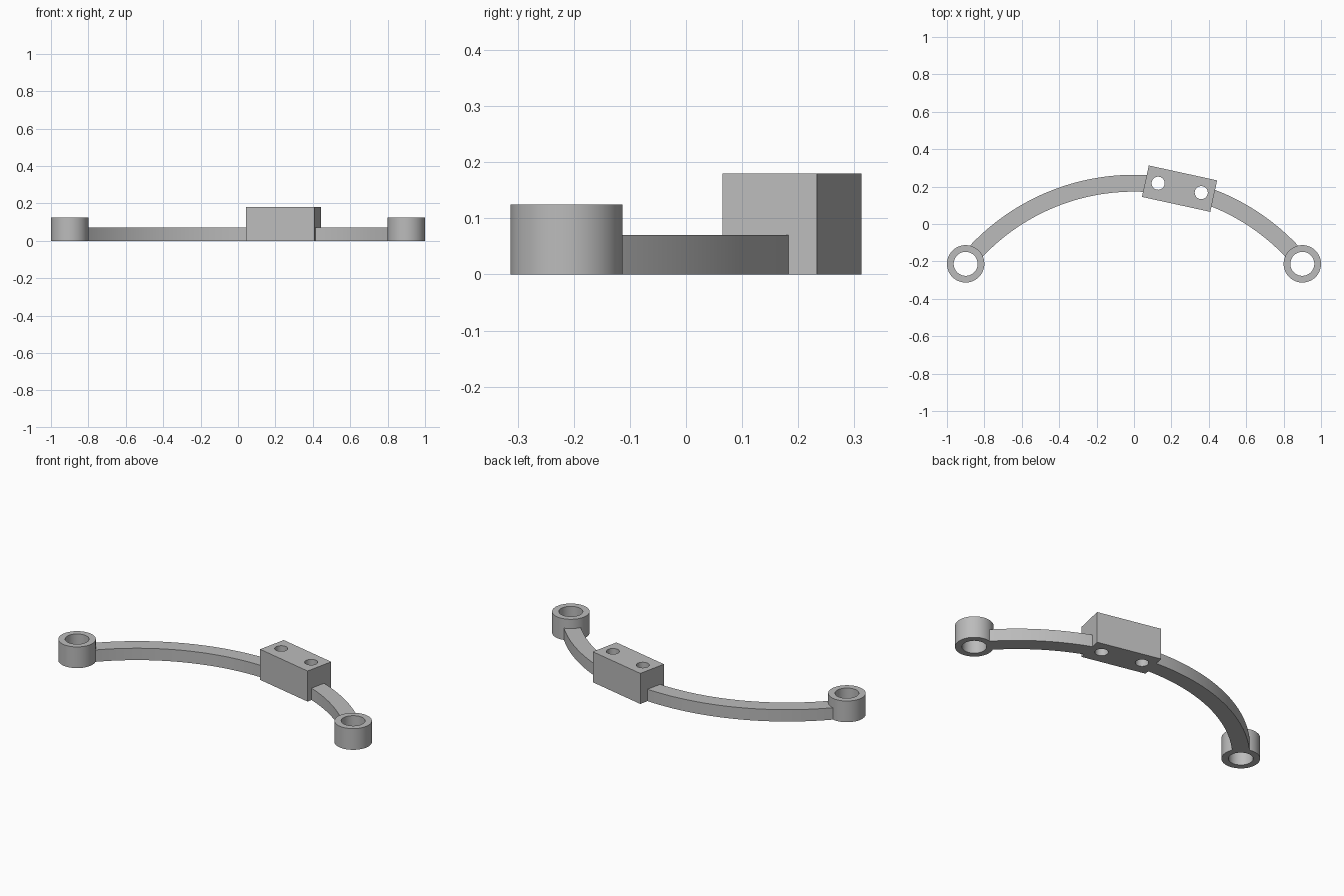
import bpy, bmesh
from math import radians, sin, cos, tau
from mathutils import Matrix, Vector

default = bpy.data.objects.get("Cube")
if default:
    bpy.data.objects.remove(default, do_unlink=True)

# One plain grey for the whole bracket
grey = bpy.data.materials.new("plain grey")
grey.use_nodes = True
colour = (0.5, 0.5, 0.5, 1)
grey.diffuse_color = colour
grey.node_tree.nodes["Principled BSDF"].inputs["Base Color"].default_value = colour


def add_object(name, bm, matrix=None):
    bmesh.ops.recalc_face_normals(bm, faces=bm.faces)
    mesh = bpy.data.meshes.new(name)
    bm.to_mesh(mesh)
    bm.free()
    mesh.materials.append(grey)
    obj = bpy.data.objects.new(name, mesh)
    if matrix:
        obj.matrix_world = matrix
    bpy.context.collection.objects.link(obj)
    return obj


def make_active(obj):
    bpy.ops.object.select_all(action='DESELECT')
    obj.select_set(True)
    bpy.context.view_layer.objects.active = obj


def smooth(obj):
    make_active(obj)
    bpy.ops.object.shade_smooth_by_angle(angle=radians(30))


def swept_bar(name, centre, inner, outer, height, start, end, steps):
    """Sweep a rectangular section about a vertical axis; angles run clockwise from +y."""
    bm = bmesh.new()
    ray = Vector((sin(start), cos(start), 0))
    up = Vector((0, 0, height))
    section = [bm.verts.new(p) for p in
               (ray * inner, ray * outer, ray * outer + up, ray * inner + up)]
    edges = [bm.edges.new((section[i], section[(i + 1) % 4])) for i in range(4)]
    closed = abs(end - start) > tau - 0.001
    result = bmesh.ops.spin(bm, geom=section + edges, cent=(0, 0, 0), axis=(0, 0, 1),
                            angle=start - end, steps=steps)
    if closed:
        bmesh.ops.remove_doubles(bm, verts=bm.verts, dist=0.0001)
    else:
        last = [e for e in result["geom_last"] if isinstance(e, bmesh.types.BMEdge)]
        bmesh.ops.contextual_create(bm, geom=edges)
        bmesh.ops.contextual_create(bm, geom=last)
    obj = add_object(name, bm, Matrix.Translation(centre))
    smooth(obj)
    return obj


# End rings
for side, x in (("left", 0.9), ("right", -0.9)):
    swept_bar(side + "_end_ring", (x, -0.213, 0), 0.064, 0.1, 0.125, 0, tau, 64)

# Curved arm, in two lengths that run into the block and the rings
for name, start, end, steps in (("right_arm", -47.1, 3.9, 40), ("left_arm", 20.6, 47.1, 22)):
    swept_bar(name, (0, -0.942, 0), 1.115, 1.205, 0.07, radians(start), radians(end), steps)

# Mounting block, turned to follow the arm
place = Matrix.Translation((0.2435, 0.189, 0)) @ Matrix.Rotation(radians(-12.3), 4, 'Z')
bm = bmesh.new()
bmesh.ops.create_cube(bm, size=1, matrix=Matrix.Translation((0, 0, 0.09))
                      @ Matrix.Diagonal((0.374, 0.172, 0.18, 1)))
block = add_object("mounting_block", bm, place)

# Two bolt holes drilled through the block
bm = bmesh.new()
for x in (-0.118, 0.118):
    bmesh.ops.create_cone(bm, cap_ends=True, segments=48, radius1=0.035, radius2=0.035,
                          depth=0.4, matrix=Matrix.Translation((x, 0.004, 0.09)))
cutter = add_object("bolt_hole_cutter", bm, place)
cutter.hide_render = True
drill = block.modifiers.new("bolt holes", 'BOOLEAN')
drill.operation = 'DIFFERENCE'
drill.solver = 'EXACT'
drill.object = cutter
make_active(block)
bpy.ops.object.modifier_apply(modifier=drill.name)
bpy.data.objects.remove(cutter, do_unlink=True)
smooth(block)
